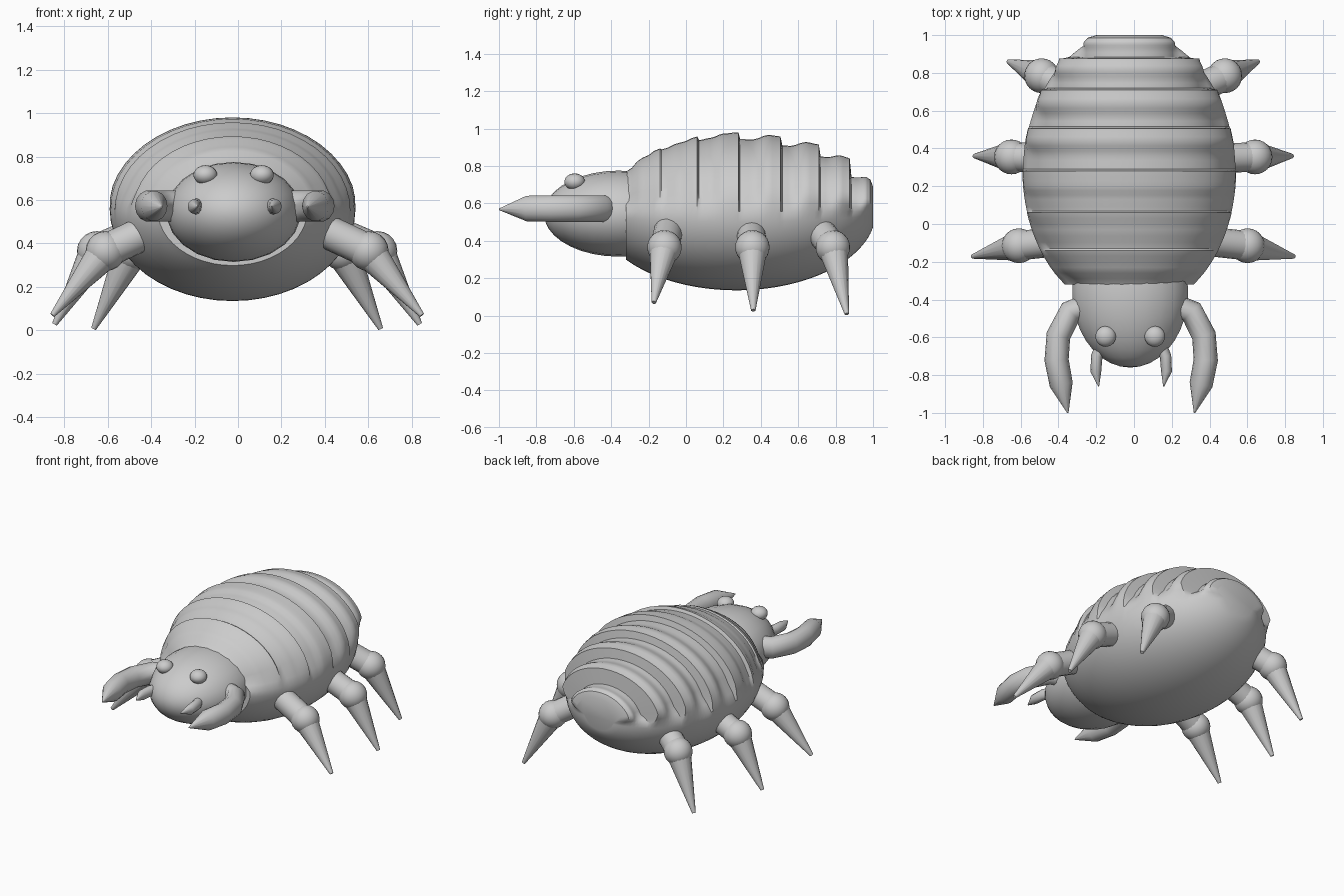
import bpy, bmesh, math
from mathutils import Vector

cube = bpy.data.objects.get("Cube")
if cube:
    bpy.data.objects.remove(cube, do_unlink=True)

GREY = (0.6, 0.6, 0.6, 1.0)
grey = bpy.data.materials.new("plain grey")
grey.use_nodes = True
grey.diffuse_color = GREY
grey.node_tree.nodes["Principled BSDF"].inputs["Base Color"].default_value = GREY


def finish(name, bm, angle=40):
    """Turn a bmesh into a shaded object."""
    bmesh.ops.recalc_face_normals(bm, faces=bm.faces)
    mesh = bpy.data.meshes.new(name)
    bm.to_mesh(mesh)
    bm.free()
    mesh.materials.append(grey)
    obj = bpy.data.objects.new(name, mesh)
    bpy.context.collection.objects.link(obj)
    bpy.ops.object.select_all(action='DESELECT')
    obj.select_set(True)
    bpy.context.view_layer.objects.active = obj
    bpy.ops.object.shade_smooth_by_angle(angle=math.radians(angle))
    return obj


def loft(name, rings, angle=40):
    """Skin a list of closed rings and cap both ends."""
    bm = bmesh.new()
    rows = [[bm.verts.new(p) for p in ring] for ring in rings]
    n = len(rows[0])
    for a, b in zip(rows, rows[1:]):
        for i in range(n):
            j = (i + 1) % n
            bm.faces.new((a[i], a[j], b[j], b[i]))
    bm.faces.new(rows[0])
    bm.faces.new(rows[-1])
    return finish(name, bm, angle)


def tube(name, path, radii, sides=14, flat=1.0, angle=40):
    """Tapered limb along a path; flat narrows it sideways."""
    pts = [Vector(p) for p in path]
    rings = []
    for i, (p, r) in enumerate(zip(pts, radii)):
        t = (pts[min(i + 1, len(pts) - 1)] - pts[max(i - 1, 0)]).normalized()
        side = t.cross(Vector((0, 0, 1))).normalized()
        up = side.cross(t)
        turns = [math.tau * k / sides for k in range(sides)]
        rings.append([p + side * math.cos(a) * r * flat + up * math.sin(a) * r for a in turns])
    return loft(name, rings, angle)


def ball(name, centre, radii, u=24, v=14):
    """Ellipsoid with its poles along y."""
    bm = bmesh.new()
    bmesh.ops.create_uvsphere(bm, u_segments=u, v_segments=v, radius=1)
    for vert in bm.verts:
        x, y, z = vert.co
        vert.co = [c + r * d for c, r, d in zip(centre, radii, (x, z, -y))]
    return finish(name, bm, 60)


# Body: an ellipsoid whose upper half follows a stepped ridge line
BODY_X, MID_Y, MID_Z = -0.025, 0.27, 0.555
ridge = [(-0.32, 0.77), (-0.23, 0.845), (-0.14, 0.893), (-0.13, 0.888), (-0.03, 0.925),
         (0.06, 0.957), (0.07, 0.938), (0.13, 0.95), (0.2, 0.973), (0.28, 0.98),
         (0.29, 0.943), (0.36, 0.942), (0.44, 0.966), (0.505, 0.958), (0.515, 0.91),
         (0.56, 0.907), (0.64, 0.928), (0.71, 0.915), (0.72, 0.85), (0.76, 0.847),
         (0.82, 0.857), (0.875, 0.842), (0.885, 0.74), (0.92, 0.738), (0.96, 0.742),
         (0.985, 0.728), (1.0, 0.69)]


def body_ring(y, top, sides=48):
    size = math.sqrt(1 - ((y - MID_Y) / 0.745) ** 2)
    lift = (top - MID_Z) / (0.42 * size)
    ring = []
    for k in range(sides):
        a = math.tau * k / sides
        fade = min(max((math.sin(a) + 0.05) / 0.35, 0), 1)
        fade = fade * fade * (3 - 2 * fade)
        s = size * (1 + (lift - 1) * fade)
        ring.append((BODY_X + 0.565 * s * math.cos(a), y, MID_Z + 0.42 * s * math.sin(a)))
    return ring


rings = []
for (y0, z0), (y1, z1) in zip(ridge, ridge[1:]):
    steps = 1 if y1 - y0 < 0.02 else 3
    for i in range(steps):
        f = i / steps
        g = f if steps == 1 else f * f * (3 - 2 * f)
        rings.append(body_ring(y0 + (y1 - y0) * f, z0 + (z1 - z0) * g))
rings.append(body_ring(*ridge[-1]))
loft("ridged_body", rings, 42)

# Head
ball("head", (-0.02, -0.36, 0.545), (0.31, 0.40, 0.23), 22, 18)

# Legs: root, joint and tip for each pair
legs = {
    "front": ((0.38, -0.09, 0.47), (0.605, -0.115, 0.365), (0.85, -0.172, 0.07)),
    "middle": ((0.40, 0.345, 0.47), (0.645, 0.355, 0.365), (0.84, 0.36, 0.028)),
    "rear": ((0.33, 0.71, 0.46), (0.485, 0.785, 0.365), (0.66, 0.86, 0.008)),
}

for side, s in (("left", 1), ("right", -1)):
    def place(p, cx):
        return (cx + s * p[0], p[1], p[2])

    for pair, points in legs.items():
        root, joint, tip = [place(p, -0.004) for p in points]
        tube(f"{side}_{pair}_upper_leg", (root, joint), (0.078, 0.078), 16)
        ball(f"{side}_{pair}_leg_joint", joint, (0.092,) * 3, 20, 12)
        tube(f"{side}_{pair}_lower_leg", (joint, tip), (0.082, 0.012), 16)

    # Eyes
    ball(f"{side}_eye", place((0.13, -0.595, 0.715), -0.02), (0.055, 0.055, 0.045), 18, 12)

    # Large curved pincers
    horn = [(0.22, -0.43, 0.572), (0.32, -0.465, 0.572), (0.385, -0.59, 0.572),
            (0.395, -0.72, 0.572), (0.37, -0.85, 0.572), (0.335, -1.0, 0.568)]
    tube(f"{side}_pincer", [place(p, -0.015) for p in horn],
         (0.073, 0.073, 0.073, 0.073, 0.07, 0.004), 14, 0.88)

    # Small mouth feelers
    feeler = [(0.15, -0.62, 0.57), (0.182, -0.7, 0.57), (0.187, -0.78, 0.57), (0.172, -0.86, 0.57)]
    tube(f"{side}_feeler", [place(p, -0.015) for p in feeler],
         (0.036, 0.036, 0.034, 0.003), 12, 0.85)
